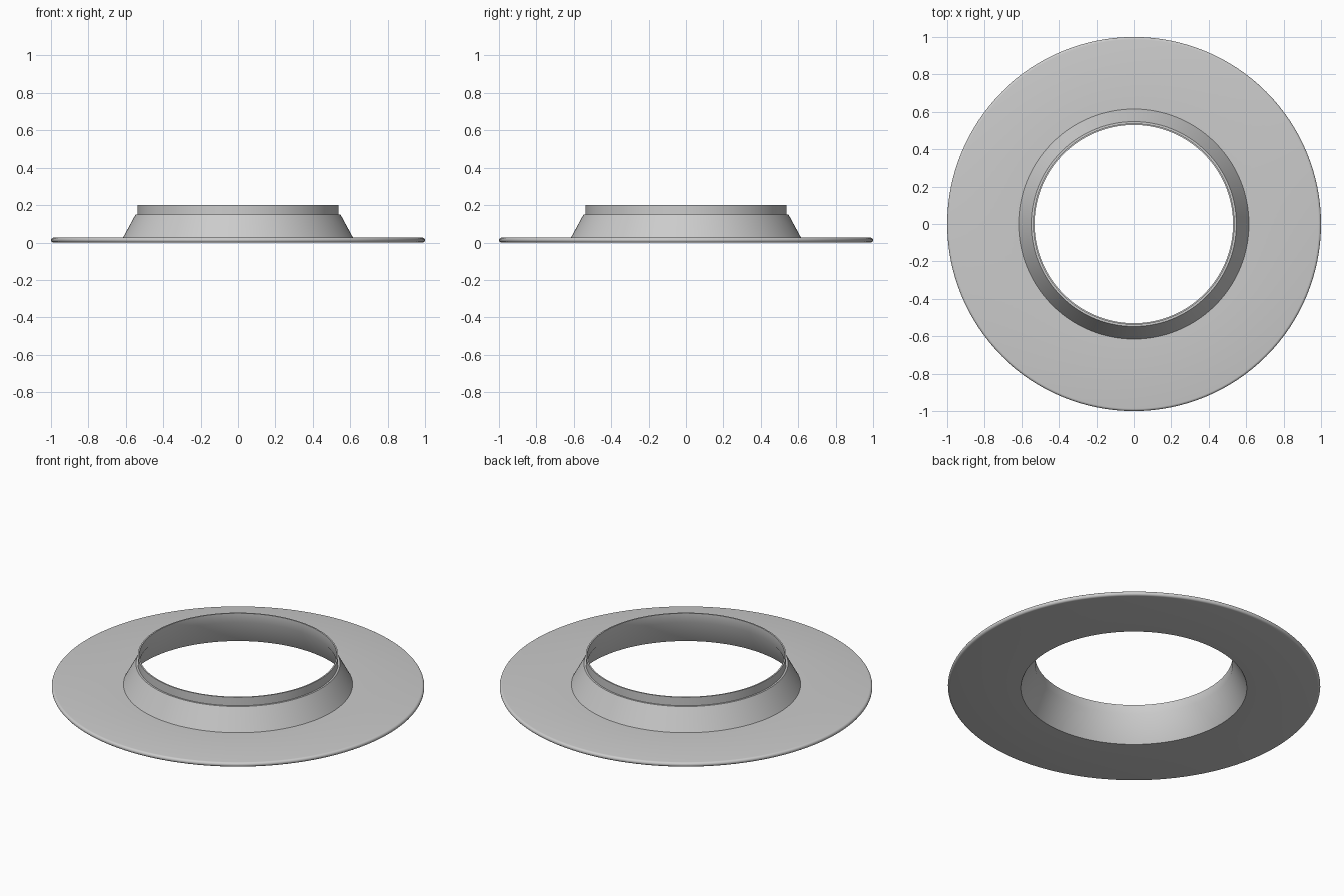
import bpy
import math

cube = bpy.data.objects.get("Cube")
if cube:
    bpy.data.objects.remove(cube, do_unlink=True)

grey = bpy.data.materials.new("light grey")
grey.use_nodes = True
grey.diffuse_color = (0.6, 0.6, 0.6, 1)
grey.node_tree.nodes["Principled BSDF"].inputs["Base Color"].default_value = (0.6, 0.6, 0.6, 1)

SIDES = 128
THICK = 0.026          # flange thickness
EDGE = THICK / 2       # rounded rim radius


def lathe(name, profile, sides=SIDES):
    """Spin a closed (radius, height) profile about z."""
    n = len(profile)
    verts = []
    for i in range(sides):
        a = 2 * math.pi * i / sides
        verts += [(r * math.cos(a), r * math.sin(a), z) for r, z in profile]
    faces = []
    for i in range(sides):
        j = (i + 1) % sides
        for k in range(n):
            m = (k + 1) % n
            faces.append((i * n + k, j * n + k, j * n + m, i * n + m))
    mesh = bpy.data.meshes.new(name)
    mesh.from_pydata(verts, [], faces)
    mesh.materials.append(grey)
    obj = bpy.data.objects.new(name, mesh)
    bpy.context.collection.objects.link(obj)
    bpy.ops.object.select_all(action="DESELECT")
    obj.select_set(True)
    bpy.context.view_layer.objects.active = obj
    bpy.ops.object.shade_smooth_by_angle(angle=math.radians(35))
    return obj


# Rounded rim of the flange, from bottom to top
rim = []
for s in range(9):
    a = math.pi * (s / 8 - 0.5)
    rim.append((1 - EDGE + EDGE * math.cos(a), EDGE + EDGE * math.sin(a)))

# Flange, sloped skirt, ledge and thin collar in one continuous wall
outside = [(0.615, THICK), (0.548, 0.15), (0.538, 0.15), (0.538, 0.2)]
inside = [(0.53, 0.2), (0.53, 0.145), (0.606, 0)]
lathe("flanged_collar", rim + outside + inside)
